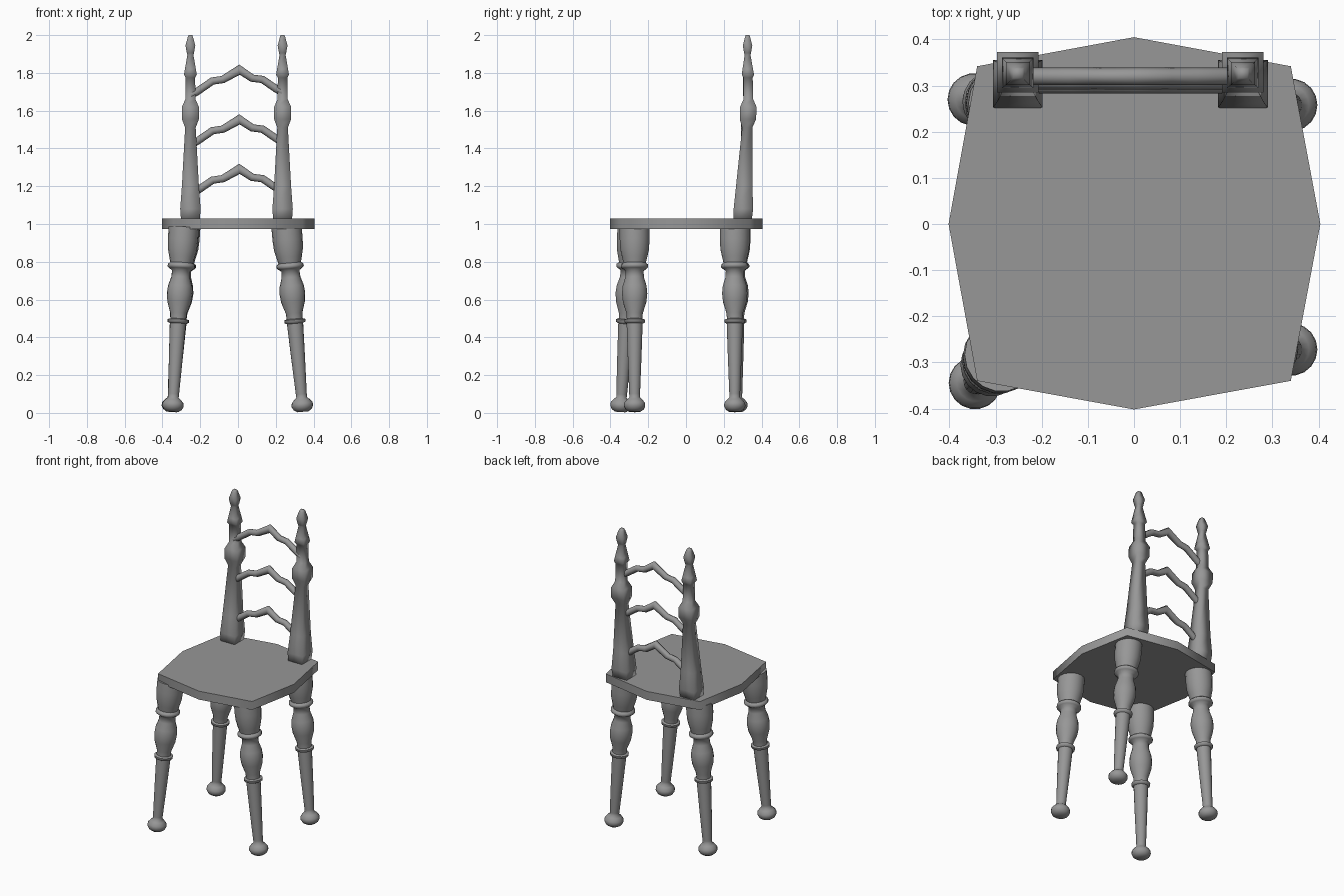
import bpy, bmesh, math
from mathutils import Vector

if "Cube" in bpy.data.objects:
    bpy.data.objects.remove(bpy.data.objects["Cube"])

# Dark grey finish shared by all parts
grey = bpy.data.materials.new("dark_grey")
grey.diffuse_color = (.31, .31, .31, 1)
grey.use_nodes = True
grey.node_tree.nodes["Principled BSDF"].inputs["Base Color"].default_value = grey.diffuse_color


def mesh_object(name, rings, matrix=None, angle=40):
    """Loft closed rings of points into a capped solid, smoothed below an angle."""
    bm = bmesh.new()
    loops = [[bm.verts.new(p) for p in ring] for ring in rings]
    n = len(loops[0])
    for a, b in zip(loops, loops[1:]):
        for i in range(n):
            j = (i + 1) % n
            bm.faces.new((a[i], a[j], b[j], b[i]))
    bm.faces.new(loops[0][::-1])
    bm.faces.new(loops[-1])
    bmesh.ops.recalc_face_normals(bm, faces=bm.faces)
    me = bpy.data.meshes.new(name)
    bm.to_mesh(me)
    bm.free()
    me.materials.append(grey)
    ob = bpy.data.objects.new(name, me)
    bpy.context.collection.objects.link(ob)
    if matrix:
        ob.matrix_world = matrix
    bpy.ops.object.select_all(action='DESELECT')
    ob.select_set(True)
    bpy.context.view_layer.objects.active = ob
    bpy.ops.object.shade_smooth_by_angle(angle=math.radians(angle))
    return ob


# Seat: irregular octagonal slab
outline = [(0, .405), (-.34, .342), (-.402, 0), (-.34, -.34),
           (0, -.402), (.34, -.34), (.404, 0), (.34, .342)]
mesh_object("seat", [[(x, y, z) for x, y in outline] for z in (.973, 1.028)], None, 70)

# Turned legs: (height, radius) profile revolved around a splayed axis
leg_profile = [(.006, .03), (.018, .048), (.035, .057), (.052, .056), (.07, .042),
               (.082, .028), (.1, .029), (.3, .037), (.475, .043), (.481, .055),
               (.495, .056), (.5, .042), (.53, .044), (.59, .063), (.635, .068),
               (.675, .064), (.72, .05), (.755, .048), (.768, .066), (.775, .073),
               (.788, .072), (.797, .06), (.83, .068), (.87, .077), (.92, .08), (.985, .08)]


def turned_leg(name, foot, top):
    axis = Vector((top[0] - foot[0], top[1] - foot[1], .97))
    m = Vector((0, 0, 1)).rotation_difference(axis).to_matrix().to_4x4()
    m.translation = (foot[0], foot[1], 0)
    angles = [math.tau * i / 18 for i in range(18)]
    mesh_object(name, [[(r * math.cos(a), r * math.sin(a), z) for a in angles]
                       for z, r in leg_profile], m, 60)


turned_leg("front_left_leg", (-.347, -.347), (-.288, -.284))
turned_leg("front_right_leg", (.344, -.272), (.258, -.272))
turned_leg("back_left_leg", (-.35, .27), (-.28, .262))
turned_leg("back_right_leg", (.344, .258), (.258, .258))

# Back posts: square section, (height, half width, centre y)
post_profile = [(1.01, .049, .299), (1.08, .054, .304), (1.2, .045, .308),
                (1.51, .028, .324), (1.555, .045, .328), (1.62, .045, .33),
                (1.66, .027, .33), (1.775, .025, .329), (1.79, .034, .328),
                (1.82, .029, .327), (1.895, .016, .326), (1.905, .019, .326),
                (1.945, .026, .326), (1.99, .014, .326), (2.0, .010, .326)]
for side, x in (("left", -.252), ("right", .236)):
    mesh_object(side + "_back_post",
                [[(x + sx * h, y + sy * h * .96, z) for sx, sy in
                  ((-1, -1), (1, -1), (1, 1), (-1, 1))] for z, h, y in post_profile],
                None, 100)

# Ladder rails: wavy rods rising to a central peak
rail_path = [(-.25, -.135), (-.215, -.115), (-.135, -.06), (-.08, -.052), (.008, 0),
             (.075, -.045), (.13, -.052), (.2, -.1), (.235, -.12)]
for i, (peak, y) in enumerate(((1.292, .302), (1.554, .311), (1.817, .32))):
    rings = []
    for k, (x, dz) in enumerate(rail_path):
        a = Vector(rail_path[max(k - 1, 0)])
        b = Vector(rail_path[min(k + 1, len(rail_path) - 1)])
        t = (b - a).normalized()
        rz = .027 if dz == 0 else .02
        rings.append([(x - t.y * rz * math.sin(u), y + .019 * math.cos(u),
                       peak + dz + t.x * rz * math.sin(u))
                      for u in [math.tau * j / 8 for j in range(8)]])
    mesh_object(f"back_rail_{i + 1}", rings, None, 80)
